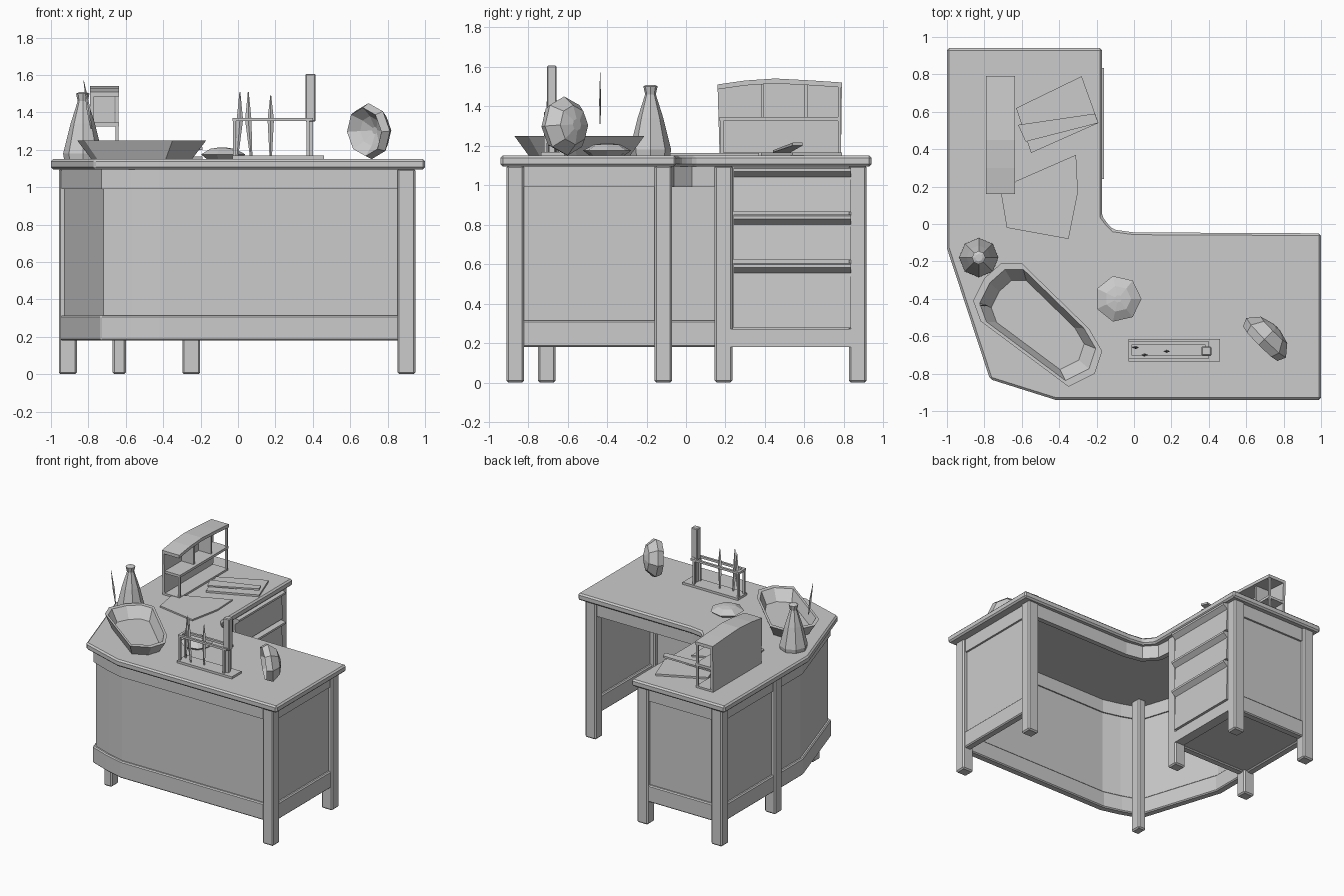
import bpy, bmesh, math
from mathutils import Vector, Matrix

if "Cube" in bpy.data.objects:
    bpy.data.objects.remove(bpy.data.objects["Cube"])


def loft(name, rings, bevel=0):
    """Skin matching rings of points and cap both ends."""
    bm = bmesh.new()
    vs = [[bm.verts.new(p) for p in r] for r in rings]
    n = len(rings[0])
    for a, b in zip(vs, vs[1:]):
        for i in range(n):
            j = (i + 1) % n
            bm.faces.new((a[i], a[j], b[j], b[i]))
    bm.faces.new(vs[0][::-1])
    bm.faces.new(vs[-1])
    bmesh.ops.recalc_face_normals(bm, faces=bm.faces)
    me = bpy.data.meshes.new(name)
    bm.to_mesh(me)
    bm.free()
    ob = bpy.data.objects.new(name, me)
    bpy.context.collection.objects.link(ob)
    if bevel:
        m = ob.modifiers.new("bevel", 'BEVEL')
        m.width = bevel
        m.segments = 1
        m.limit_method = 'ANGLE'
    return ob


def prism(name, pts, a, b, axis='z', bevel=0):
    """Extrude a 2D outline along z (xy), y (xz) or x (yz)."""
    put = {'z': lambda p, t: (p[0], p[1], t),
           'y': lambda p, t: (p[0], t, p[1]),
           'x': lambda p, t: (t, p[0], p[1])}[axis]
    return loft(name, [[put(p, a) for p in pts], [put(p, b) for p in pts]], bevel)


def box(name, x0, x1, y0, y1, z0, z1, bevel=0):
    return prism(name, [(x0, y0), (x1, y0), (x1, y1), (x0, y1)], z0, z1, 'z', bevel)


def offset(path, d):
    """Mitred offset of an open path, to the right of its direction."""
    out, P = [], [Vector(p) for p in path]
    for i, p in enumerate(P):
        dirs = [(P[k + 1] - P[k]).normalized() for k in (i - 1, i) if 0 <= k < len(P) - 1]
        ns = [Vector((t.y, -t.x)) for t in dirs]
        m = sum(ns, Vector((0, 0))).normalized()
        out.append(tuple(p + m * d / m.dot(ns[0])))
    return out


def strip(name, path, d0, d1, z0, z1, bevel=0):
    return prism(name, offset(path, d0) + offset(path, d1)[::-1], z0, z1, 'z', bevel)


def lathe(name, profile, sides, mat, bevel=0):
    rings = [[mat @ Vector((r * math.cos(2 * math.pi * i / sides),
                            r * math.sin(2 * math.pi * i / sides), h))
              for i in range(sides)] for r, h in profile]
    return loft(name, rings, bevel)


def spike(name, base, mid, tip, r):
    """Thin four-sided quill."""
    def ring(p, s):
        return [(p[0] + s, p[1], p[2]), (p[0], p[1] + s * .5, p[2]),
                (p[0] - s, p[1], p[2]), (p[0], p[1] - s * .5, p[2])]
    loft(name, [ring(base, r * .4), ring(mid, r), ring(tip, r * .15)])


# Desktop
top = [(-1, .94), (-.17, .94), (-.17, .04), (-.14, 0), (-.11, -.03), (0, -.045), (1, -.05),
       (1, -.94), (-.42, -.94), (-.77, -.83), (-1, -.13)]
prism("desktop", top, 1.095, 1.15, 'z', .012)

# Legs
for i, (x, y) in enumerate([(.9, -.865), (.9, -.115), (-.25, .19), (-.25, .87),
                            (-.91, .87), (-.91, .19)]):
    box(f"leg_{i}", x - .048, x + .048, y - .045, y + .045, 0, 1.1, .01)
box("corner_leg", -.67, -.6, -.75, -.66, 0, 1.1, .01)


# Framed panels: thin recessed sheet with thicker rails
def framed(name, path):
    strip(name + "_panel", path, .02, .04, .2, 1.1)
    strip(name + "_lower_rail", path, 0, .06, .18, .315, .008)
    strip(name + "_upper_rail", path, .005, .05, .99, 1.1)


framed("outer_wall", [(.86, -.895), (-.42, -.895), (-.57, -.855), (-.735, -.795),
                      (-.95, -.13), (-.95, .16)])
framed("right_end", [(.935, -.15), (.935, -.83)])
framed("cabinet_left", [(-.945, .22), (-.945, .84)])
framed("cabinet_back", [(-.88, .9), (-.28, .9)])
framed("cabinet_inner", [(-.28, .16), (-.88, .16)])
box("cabinet_floor", -.92, -.24, .17, .88, .19, .21)
strip("knee_apron", [(.86, -.085), (0, -.085), (-.13, -.06), (-.21, .03), (-.22, .16)],
      0, -.04, .99, 1.1)

# Drawers with a lipped front
for i, (z0, z1) in enumerate([(.275, .605), (.62, .85), (.865, 1.09)]):
    prism(f"drawer_{i}", [(-.25, z0), (-.185, z0), (-.195, z1 - .05), (-.16, z1 - .022),
                          (-.16, z1 - .006), (-.19, z1), (-.25, z1)], .24, .835, 'y')
box("drawer_rail", -.28, -.2, .22, .84, .18, .27)
box("drawer_backing", -.28, -.235, .22, .84, .25, 1.1)

# Letter organizer
arch = [(.16, 1.51), (.3, 1.53), (.45, 1.54), (.64, 1.53), (.79, 1.52)]
prism("organizer_back", [(.17, 1.15)] + [(y, z - .01) for y, z in arch] + [(.785, 1.15)],
      -.79, -.77, 'x')
prism("organizer_top", arch + [(y, z - .025) for y, z in arch[::-1]], -.79, -.635, 'x')
box("organizer_shelf", -.785, -.635, .17, .785, 1.325, 1.345)
box("organizer_base", -.785, -.64, .17, .785, 1.15, 1.165)
for i, y in enumerate([.38, .6]):
    box(f"organizer_divider_{i}", -.78, -.66, y, y + .015, 1.34, 1.52)
for i, y in enumerate([.175, .77]):
    box(f"organizer_post_{i}", -.655, -.638, y, y + .015, 1.16, 1.33)
box("organizer_upper_post", -.655, -.638, .77, .785, 1.34, 1.51)

# Papers
stack = [(-.63, .62), (-.28, .79), (-.19, .54), (-.55, .38)]
prism("paper_stack", stack, 1.15, 1.165)
loft("folded_paper", [[(-.62, .53, 1.166), (-.21, .59, 1.2), (-.19, .54, 1.2), (-.58, .44, 1.166)],
                      [(-.62, .53, 1.176), (-.21, .59, 1.215), (-.19, .54, 1.215), (-.58, .44, 1.176)]])
prism("loose_sheet", [(-.63, .23), (-.31, .37), (-.3, .17), (-.35, -.08), (-.68, -.02), (-.71, .16)],
      1.15, 1.162)

# Bottle and floating quill
lathe("bottle", [(.1, 1.15), (.105, 1.18), (.065, 1.34), (.027, 1.46), (.036, 1.5), (.02, 1.508)],
      8, Matrix.Translation((-.83, -.18, 0)))
spike("quill", (-.785, -.435, 1.31), (-.8, -.435, 1.42), (-.825, -.435, 1.57), .01)

# Long tray
rim = [(-.6, -.21), (-.71, -.21), (-.8, -.29), (-.86, -.41), (-.82, -.52), (-.35, -.87),
       (-.21, -.8), (-.17, -.68), (-.24, -.56)]


def tray_ring(s, z):
    c = Vector((-.515, -.54))
    return [(*(c + (Vector(p) - c) * s), z) for p in rim]


loft("tray", [tray_ring(.78, 1.15), tray_ring(1, 1.25), tray_ring(.9, 1.25), tray_ring(.72, 1.17)])

# Pebble
lathe("pebble", [(.09, 1.15), (.125, 1.175), (.07, 1.205), (.02, 1.212)], 7,
      Matrix.Translation((-.085, -.4, 0)))

# Pen rack
box("rack_base", -.03, .46, -.735, -.615, 1.15, 1.168)
for i, y in enumerate([-.72, -.645]):
    box(f"rack_bar_{i}", -.03, .4, y, y + .018, 1.353, 1.37)
    for j, x in enumerate([-.027, .365]):
        box(f"rack_post_{i}_{j}", x, x + .016, y, y + .016, 1.16, 1.36)
for i, x in enumerate([-.03, .38]):
    box(f"rack_crossbar_{i}", x, x + .02, -.71, -.64, 1.353, 1.37)
box("rack_tall_block", .36, .415, -.705, -.655, 1.35, 1.605, .006)
box("rack_tall_stem", .375, .4, -.695, -.665, 1.16, 1.36)
for i, (x0, x1, zt, y) in enumerate([(-.005, .01, 1.51, -.66), (.07, .055, 1.51, -.7),
                                     (.175, .175, 1.49, -.68)]):
    spike(f"pen_{i}", (x0, y, 1.165), (x1, y, 1.36), (x1, y, zt), .017)

# Faceted shell, standing on edge
axis = Vector((1, 1, .12)).to_track_quat('Z', 'Y').to_matrix().to_4x4()
lathe("shell", [(.03, .075), (.1, .055), (.15, -.005), (.13, -.05), (.08, .0), (.02, .03)], 8,
      Matrix.Translation((.71, -.605, 1.3)) @ axis)
